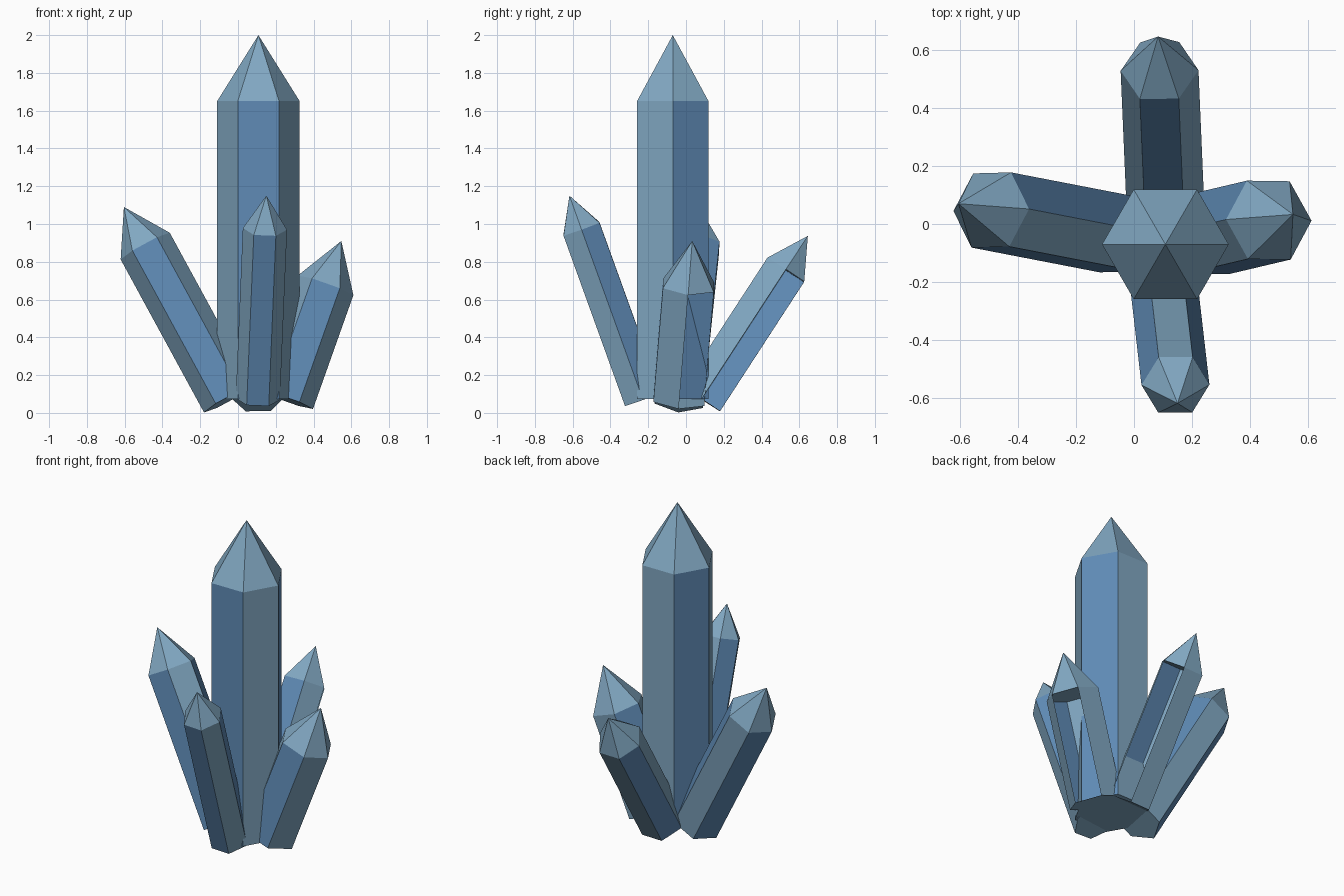
import bpy
import bmesh
from math import cos, sin, pi
from mathutils import Vector

cube = bpy.data.objects.get("Cube")
if cube:
    bpy.data.objects.remove(cube, do_unlink=True)


def make_material(name, rgb):
    mat = bpy.data.materials.new(name)
    mat.use_nodes = True
    colour = (*rgb, 1.0)
    mat.diffuse_color = colour
    bsdf = mat.node_tree.nodes["Principled BSDF"]
    bsdf.inputs["Base Color"].default_value = colour
    bsdf.inputs["Roughness"].default_value = 0.6
    return mat


PALE = make_material("pale_grey_blue", (0.22, 0.39, 0.54))
DEEP = make_material("deep_blue", (0.115, 0.26, 0.47))
SIDES = 6
TIP_RATIO = 1.6   # tip height relative to radius
OPEN_SIDE = 0     # side left open on hollow crystals


def crystal(name, base, apex, radius, hollow=False):
    """Six-sided shaft with alternating colours and a pointed tip along base-apex."""
    base, apex = Vector(base), Vector(apex)
    axis = apex - base
    length = axis.length
    turn = Vector((0, 0, 1)).rotation_difference(axis)
    shoulder = length - TIP_RATIO * radius

    bm = bmesh.new()

    def ring(z):
        return [bm.verts.new((radius * cos(2 * pi * i / SIDES),
                              radius * sin(2 * pi * i / SIDES), z))
                for i in range(SIDES)]

    low, high = ring(0), ring(shoulder)
    point = bm.verts.new((0, 0, length))
    # Base, and the underside of the tip where it shows inside an open shaft
    bm.faces.new(low[::-1])
    if hollow:
        bm.faces.new(high[::-1])
    # Shaft sides and tip facets
    for i in range(SIDES):
        j = (i + 1) % SIDES
        if not (hollow and i == OPEN_SIDE):
            side = bm.faces.new((low[i], low[j], high[j], high[i]))
            side.material_index = 1 if i % 2 == 0 else 0
        bm.faces.new((high[i], high[j], point))

    mesh = bpy.data.meshes.new(name)
    bm.to_mesh(mesh)
    bm.free()
    mesh.materials.append(PALE)
    mesh.materials.append(DEEP)
    obj = bpy.data.objects.new(name, mesh)
    obj.rotation_mode = "QUATERNION"
    obj.rotation_quaternion = turn
    obj.location = base
    bpy.context.collection.objects.link(obj)
    return obj


# Tall upright crystal, then the four leaning ones around its foot
FOOT = 0.073
crystal("main_crystal", (0.108, -0.07, FOOT), (0.108, -0.07, 2.0), 0.218)
crystal("right_crystal", (-0.05, -0.037, FOOT), (-0.604, 0.07, 1.09), 0.148)
crystal("left_crystal", (0.25, -0.037, FOOT), (0.547, 0.033, 0.91), 0.156, hollow=True)
crystal("front_crystal", (0.105, -0.228, FOOT), (0.15, -0.617, 1.15), 0.117)
crystal("back_crystal", (0.107, 0.083, FOOT), (0.083, 0.645, 0.937), 0.134, hollow=True)
